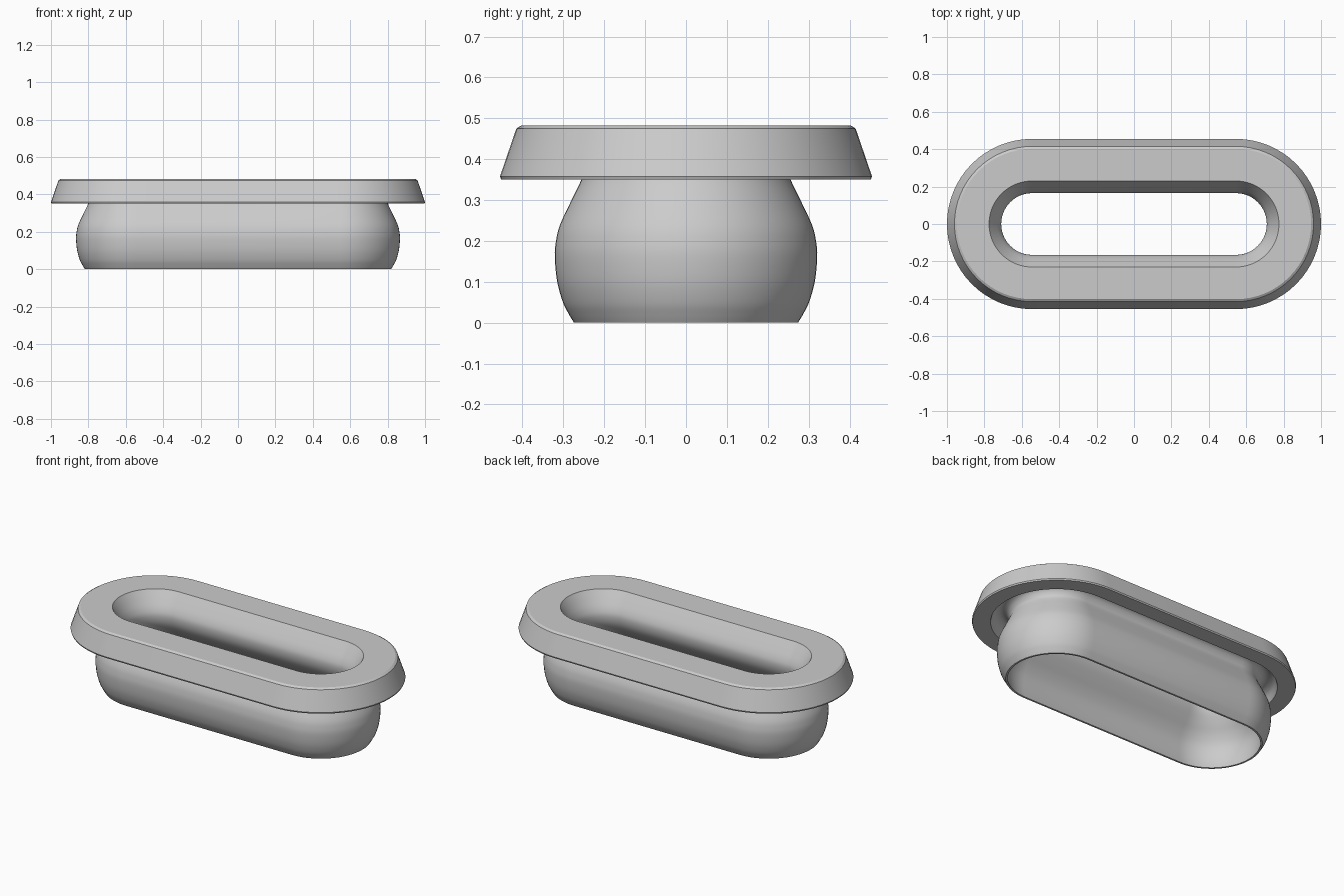
import bpy, bmesh, math
from mathutils import Vector

old = bpy.data.objects.get("Cube")
if old:
    bpy.data.objects.remove(old)

STRAIGHT = 0.545   # half length of the straight sides
ARC = 32           # segments on each rounded end

grey = bpy.data.materials.new("light_grey")
grey.use_nodes = True
grey.diffuse_color = (0.6, 0.6, 0.6, 1)
grey.node_tree.nodes["Principled BSDF"].inputs["Base Color"].default_value = (0.6, 0.6, 0.6, 1)


def smooth_run(points, steps=4):
    """Round off a run of (radius, height) points."""
    p = [Vector(q) for q in points]
    p = [2 * p[0] - p[1]] + p + [2 * p[-1] - p[-2]]
    run = []
    for a, b, c, d in zip(p, p[1:], p[2:], p[3:]):
        for i in range(steps):
            t = i / steps
            run.append((2 * b + (c - a) * t + (2 * a - 5 * b + 4 * c - d) * t ** 2
                        + (3 * b - a - 3 * c + d) * t ** 3) / 2)
    return run + [p[-2]]


def slot_ring(bm, radius, height):
    """Slot outline: two half circles joined by straight sides."""
    ring = []
    for side in (1, -1):
        for i in range(ARC + 1):
            a = math.pi * (i / ARC - 0.5)
            ring.append(bm.verts.new((side * (STRAIGHT + radius * math.cos(a)),
                                      side * radius * math.sin(a), height)))
    return ring


def sweep(name, profile):
    bm = bmesh.new()
    rings = [slot_ring(bm, r, z) for r, z in profile]
    for lower, upper in zip(rings, rings[1:] + rings[:1]):
        for i in range(len(lower)):
            j = (i + 1) % len(lower)
            bm.faces.new((lower[i], lower[j], upper[j], upper[i]))
    bmesh.ops.recalc_face_normals(bm, faces=bm.faces)
    mesh = bpy.data.meshes.new(name)
    bm.to_mesh(mesh)
    bm.free()
    mesh.materials.append(grey)
    obj = bpy.data.objects.new(name, mesh)
    bpy.context.collection.objects.link(obj)
    bpy.ops.object.select_all(action="DESELECT")
    obj.select_set(True)
    bpy.context.view_layer.objects.active = obj
    bpy.ops.object.shade_smooth_by_angle(angle=math.radians(30))


# Bulging outer skirt, then the groove under the flange
skirt = smooth_run([(0.274, 0), (0.286, 0.02), (0.301, 0.05), (0.315, 0.1),
                    (0.321, 0.16), (0.318, 0.2), (0.308, 0.24), (0.28, 0.3),
                    (0.256, 0.35), (0.252, 0.375), (0.268, 0.405),
                    (0.3, 0.415), (0.335, 0.395), (0.355, 0.35)])

# Tapered flange with a small top bevel
flange = [(0.452, 0.35), (0.455, 0.358), (0.415, 0.475), (0.402, 0.483)]

# Inner wall: funnel mouth, throat, then widening to the thin bottom lip
inside = smooth_run([(0.23, 0.483), (0.2, 0.435), (0.175, 0.39), (0.165, 0.35),
                     (0.175, 0.3), (0.208, 0.245), (0.243, 0.195),
                     (0.267, 0.145), (0.275, 0.095), (0.272, 0.04), (0.263, 0)])

sweep("slotted_grommet", skirt + flange + inside)
